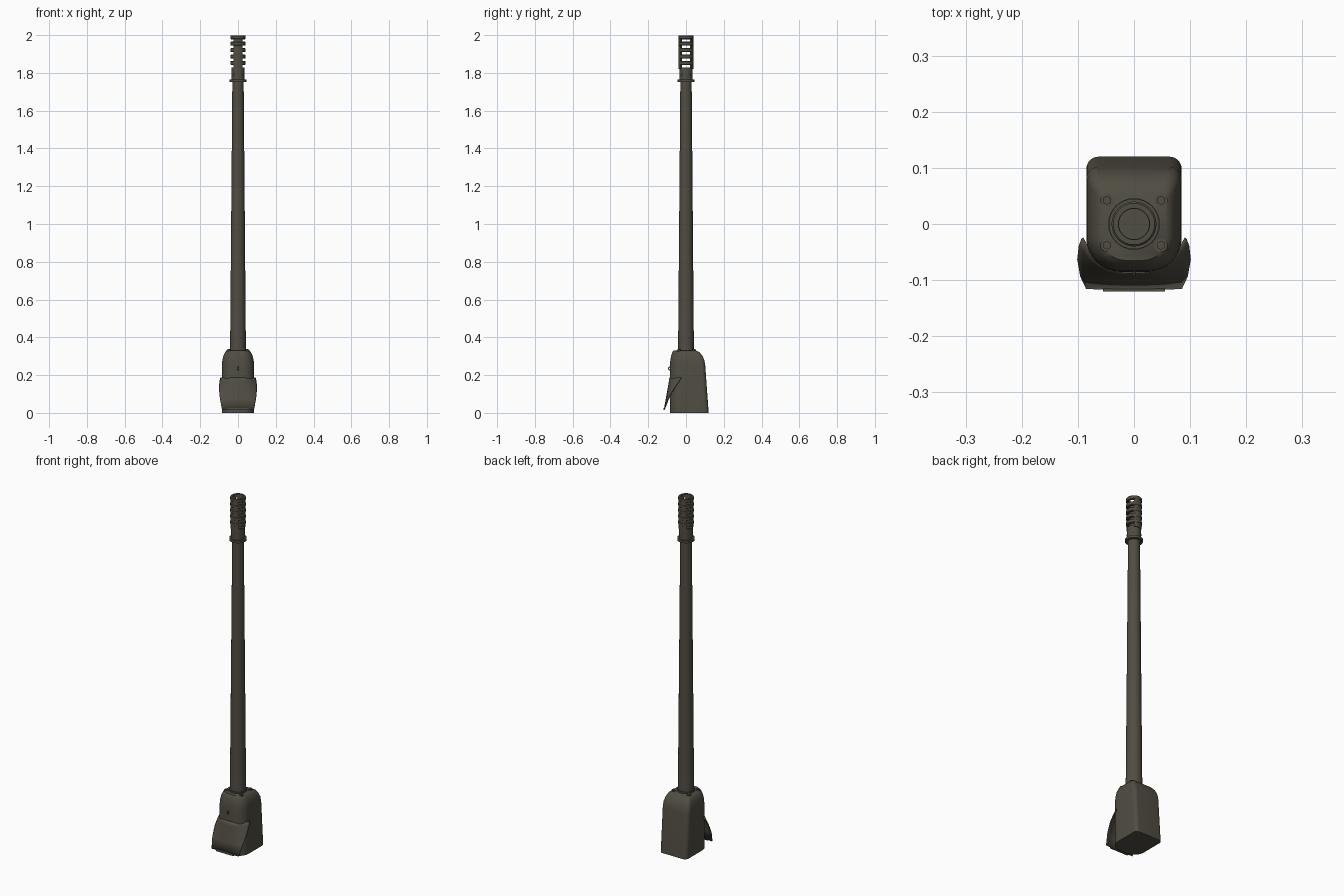
import bpy, bmesh
from math import sin, cos, pi, radians
from mathutils import Matrix, Vector

if "Cube" in bpy.data.objects:
    bpy.data.objects.remove(bpy.data.objects["Cube"])

paint = bpy.data.materials.new("dark_olive_metal")
paint.use_nodes = True
colour = (0.08, 0.074, 0.055, 1)
paint.diffuse_color = colour
paint.node_tree.nodes["Principled BSDF"].inputs["Base Color"].default_value = colour


def finish(bm, name, angle=35):
    bmesh.ops.remove_doubles(bm, verts=bm.verts, dist=1e-5)
    bmesh.ops.recalc_face_normals(bm, faces=bm.faces)
    mesh = bpy.data.meshes.new(name)
    bm.to_mesh(mesh)
    bm.free()
    mesh.materials.append(paint)
    obj = bpy.data.objects.new(name, mesh)
    bpy.context.collection.objects.link(obj)
    bpy.ops.object.select_all(action='DESELECT')
    obj.select_set(True)
    bpy.context.view_layer.objects.active = obj
    bpy.ops.object.shade_smooth_by_angle(angle=radians(angle))
    return obj


def bridge(bm, rings, closed=True):
    """Join neighbouring rows of vertices with quads."""
    n = len(rings[0])
    for a, b in zip(rings, rings[1:]):
        for i in range(n if closed else n - 1):
            j = (i + 1) % n
            bm.faces.new((a[i], a[j], b[j], b[i]))


def lathe(name, profile, start=0, sweep=2 * pi, steps=32):
    """Turn a closed (radius, height) outline about z, capping partial turns."""
    bm = bmesh.new()
    full = sweep > 6.28
    rings = []
    for s in range(steps if full else steps + 1):
        a = start + sweep * s / steps
        rings.append([bm.verts.new((r * cos(a), r * sin(a), z)) for r, z in profile])
    if full:
        bridge(bm, rings + rings[:1])
    else:
        bridge(bm, rings)
        bm.faces.new(rings[0])
        bm.faces.new(rings[-1])
    bmesh.ops.dissolve_degenerate(bm, dist=1e-6, edges=bm.edges)
    return finish(bm, name)


def tube(name, inner, outer, low, high, **turn):
    return lathe(name, [(inner, low), (outer, low), (outer, high), (inner, high)], **turn)


def cylinder(name, centre, radius, depth, sides, axis=(0, 0, 1)):
    bm = bmesh.new()
    turn = Vector((0, 0, 1)).rotation_difference(Vector(axis)).to_matrix().to_4x4()
    bmesh.ops.create_cone(bm, cap_ends=True, segments=sides, radius1=radius, radius2=radius,
                          depth=depth, matrix=Matrix.Translation(centre) @ turn)
    return finish(bm, name)


# Housing: stacked rounded outlines with wide front corners and tight rear ones
def outline(half, front, back, r_front, r_back, steps=8):
    corners = [(half, back, r_back, 0), (-half, back, r_back, 1),
               (-half, front, r_front, 2), (half, front, r_front, 3)]
    points = []
    for x, y, r, quarter in corners:
        cx = x - r if x > 0 else x + r
        cy = y - r if y > 0 else y + r
        for s in range(steps + 1):
            a = (quarter + s / steps) * pi / 2
            points.append((cx + r * cos(a), cy + r * sin(a)))
    return points


levels = [(0, .085, -.086, .12, .06, .022),
          (.25, .085, -.085, .102, .06, .022),
          (.28, .083, -.083, .097, .06, .022),
          (.304, .077, -.078, .086, .055, .02),
          (.322, .068, -.072, .070, .05, .016),
          (.33, .058, -.065, .054, .044, .010)]
bm = bmesh.new()
rings = [[bm.verts.new((x, y, z)) for x, y in outline(*shape)] for z, *shape in levels]
bridge(bm, rings)
bm.faces.new(rings[0])
bm.faces.new(rings[-1])
finish(bm, "housing", 40)

# Flared front skirt: straight lower edge, upper edge wrapping round the housing
rows = [(.018, .085, -.115, -.114), (.075, .095, -.105, -.092),
        (.13, .1, -.095, -.062), (.165, .097, -.089, -.038), (.187, .092, -.086, -.025)]
bm = bmesh.new()
columns = [i / 12 for i in range(-12, 13)]
sheet = [[bm.verts.new((half * u, mid + (tip - mid) * abs(u) ** 3, z)) for u in columns]
         for z, half, mid, tip in rows]
bridge(bm, sheet, closed=False)
skirt = finish(bm, "front_skirt")
thicken = skirt.modifiers.new("thickness", 'SOLIDIFY')
thicken.thickness = .004
thicken.offset = 0

# Lip along the lower edge of the skirt
bm = bmesh.new()
bmesh.ops.create_cube(bm, size=1, matrix=Matrix.Translation((0, -.117, .02))
                      @ Matrix.Diagonal((.11, .006, .012, 1)))
finish(bm, "skirt_lip")

# Small lifting eye on the housing front
bm = bmesh.new()
eye = []
for s in range(12):
    a = 2 * pi * s / 12
    eye.append([bm.verts.new((.003 * sin(b), -.085 + (.008 + .003 * cos(b)) * cos(a),
                              .235 + (.008 + .003 * cos(b)) * sin(a)))
                for b in (k * pi / 3 for k in range(6))])
bridge(bm, eye + eye[:1])
finish(bm, "lifting_eye")

# Bolts around the barrel root
for x in (-.048, .048):
    for y in (-.038, .042):
        cylinder("bolt_washer", (x, y, .327), .012, .01, 16)
        cylinder("bolt_head", (x, y, .331), .008, .012, 6)

# Tapered barrel with a recessed bore
lathe("barrel", [(0, .32), (.042, .32), (.030, 1.755), (.030, 1.80),
                 (.027, 1.80), (.027, 1.775), (0, 1.775)])
tube("barrel_root_ring", .038, .046, .325, .338)
tube("collar", .028, .045, 1.752, 1.765)
tube("sleeve", .027, .035, 1.765, 1.828)
for s in range(4):
    a = pi / 4 + s * pi / 2
    cylinder("sleeve_pin", (.034 * cos(a), .034 * sin(a), 1.79), .005, .006, 10,
             (cos(a), sin(a), 0))

# Muzzle brake: rings held by a post at the front and the back, open at the sides
bore, rim, pitch = .028, .040, .034
for k in range(5):
    low = 1.842 + k * pitch
    high = min(low + .021, 2.0)
    soft = .003
    lathe("muzzle_ring", [(bore, low), (rim - soft, low), (rim, low + soft),
                          (rim, high - soft), (rim - soft, high), (bore, high)])
for name, middle in (("front_post", -pi / 2), ("back_post", pi / 2)):
    tube(name, bore, rim - .001, 1.82, 1.995, start=middle - .7, sweep=1.4, steps=10)
